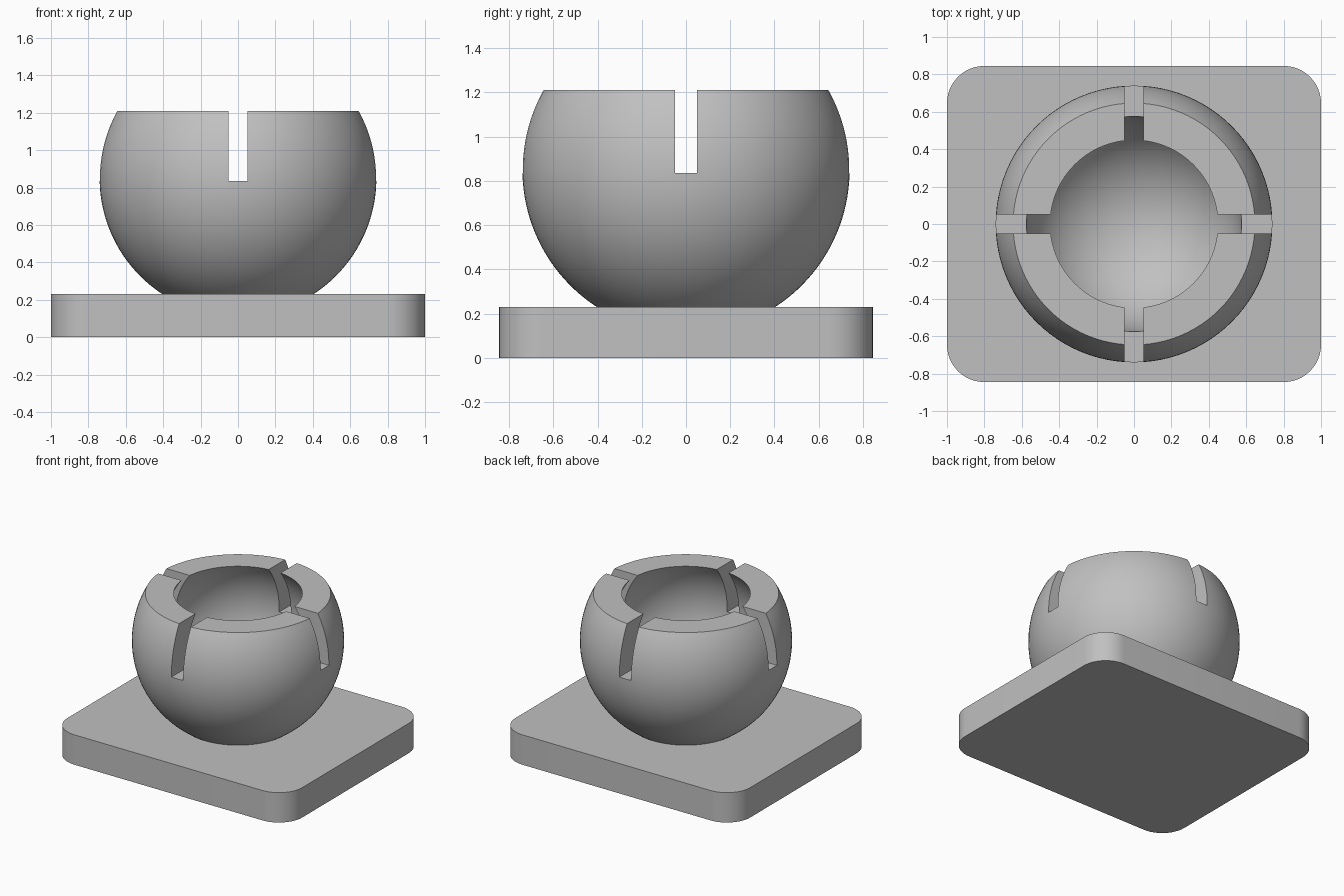
import bpy, bmesh, math
from mathutils import Matrix

if "Cube" in bpy.data.objects:
    bpy.data.objects.remove(bpy.data.objects["Cube"])

GREY = (0.53, 0.53, 0.53, 1)
BASE_TOP, RIM, CENTRE = 0.23, 1.21, 0.85
OUTER, INNER = 0.74, 0.575
SLOT_WIDTH, SLOT_FLOOR = 0.1, 0.835

grey = bpy.data.materials.new("plain grey")
grey.use_nodes = True
grey.diffuse_color = GREY
grey.node_tree.nodes["Principled BSDF"].inputs["Base Color"].default_value = GREY


def add_object(name, bm):
    bmesh.ops.recalc_face_normals(bm, faces=bm.faces)
    mesh = bpy.data.meshes.new(name)
    bm.to_mesh(mesh)
    bm.free()
    mesh.materials.append(grey)
    obj = bpy.data.objects.new(name, mesh)
    bpy.context.collection.objects.link(obj)
    return obj


def activate(obj):
    bpy.ops.object.select_all(action='DESELECT')
    obj.select_set(True)
    bpy.context.view_layer.objects.active = obj


def smooth(obj):
    activate(obj)
    bpy.ops.object.shade_smooth_by_angle(angle=math.radians(30))


def arc(radius, start_z, end_z, steps=32):
    """Points on a sphere's outline between two heights."""
    a = math.asin((start_z - CENTRE) / radius)
    b = math.asin((end_z - CENTRE) / radius)
    angles = [a + (b - a) * i / steps for i in range(steps + 1)]
    return [(max(0, radius * math.cos(t)), CENTRE + radius * math.sin(t)) for t in angles]


# Base plate with rounded vertical corners
bm = bmesh.new()
bmesh.ops.create_cube(bm, size=1, matrix=Matrix.Translation((0, 0, BASE_TOP / 2))
                      @ Matrix.Diagonal((2, 1.69, BASE_TOP, 1)))
uprights = [e for e in bm.edges if abs(e.verts[0].co.z - e.verts[1].co.z) > 0.1]
bmesh.ops.bevel(bm, geom=uprights, offset=0.2, segments=12, profile=0.5, affect='EDGES')
smooth(add_object("base_plate", bm))

# Hollow ball socket, turned from an outer and an inner arc
profile = [(0, BASE_TOP - 0.01)] + arc(OUTER, BASE_TOP - 0.01, RIM)
profile += arc(INNER, RIM, CENTRE - INNER)
bm = bmesh.new()
verts = [bm.verts.new((r, 0, z)) for r, z in profile]
edges = [bm.edges.new(pair) for pair in zip(verts, verts[1:])]
bmesh.ops.spin(bm, geom=verts + edges, cent=(0, 0, 0), axis=(0, 0, 1),
               angle=math.tau, steps=96, use_duplicate=False)
bmesh.ops.remove_doubles(bm, verts=bm.verts, dist=0.0001)
socket = add_object("ball_socket", bm)

# Two crossing slots cut down through the rim
for length, width in ((2, SLOT_WIDTH), (SLOT_WIDTH, 2)):
    bm = bmesh.new()
    bmesh.ops.create_cube(bm, size=1, matrix=Matrix.Translation((0, 0, SLOT_FLOOR + 0.5))
                          @ Matrix.Diagonal((length, width, 1, 1)))
    cutter = add_object("slot_cutter", bm)
    cutter.hide_render = True
    activate(socket)
    cut = socket.modifiers.new("slot", 'BOOLEAN')
    cut.operation, cut.solver, cut.object = 'DIFFERENCE', 'EXACT', cutter
    bpy.ops.object.modifier_apply(modifier=cut.name)
    bpy.data.objects.remove(cutter)
smooth(socket)
